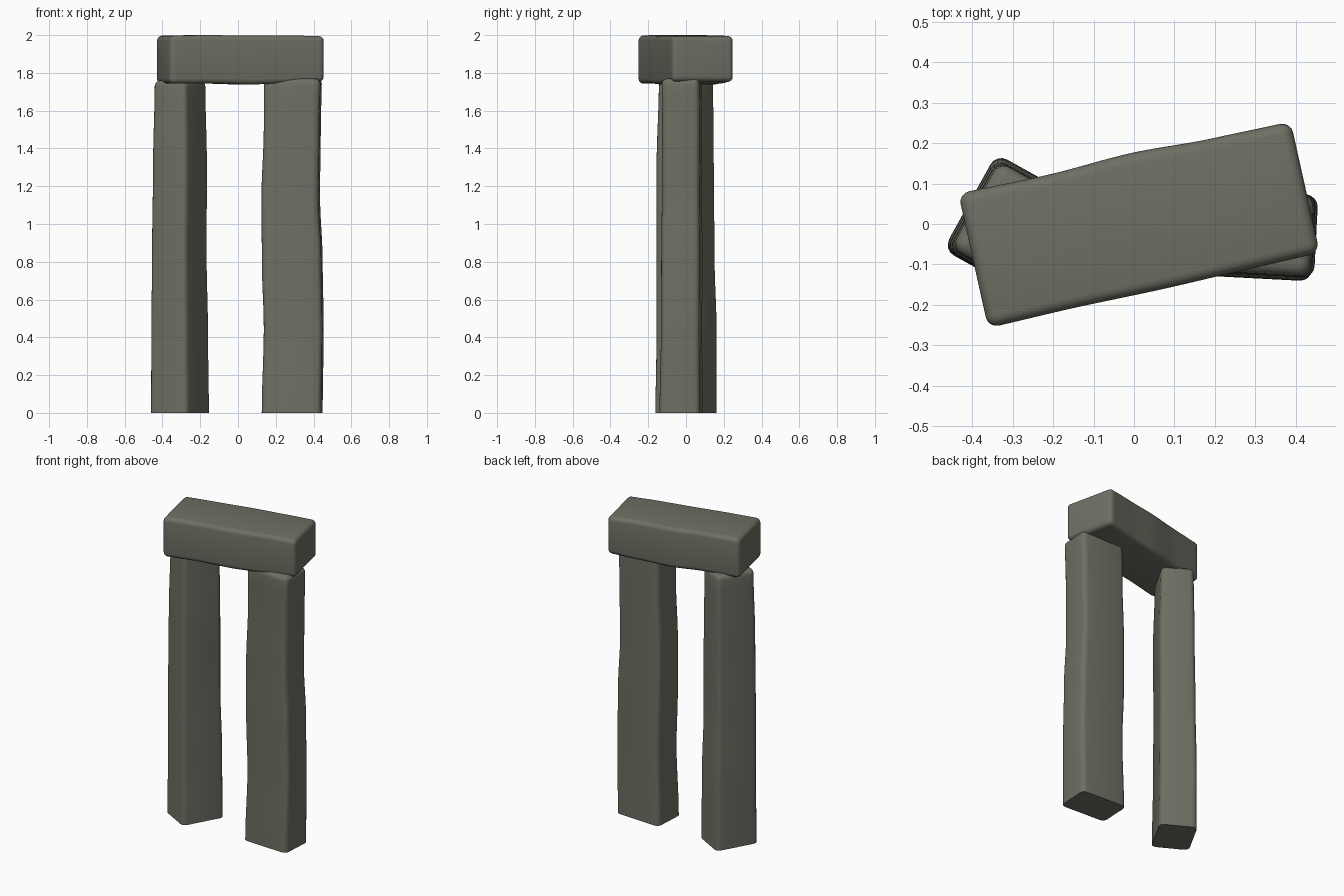
import bpy
import bmesh
from math import pi, cos, sin, radians
from mathutils import Matrix, Vector

cube = bpy.data.objects.get("Cube")
if cube:
    bpy.data.objects.remove(cube, do_unlink=True)

stone = bpy.data.materials.new("grey_green_stone")
stone.use_nodes = True
colour = (0.155, 0.16, 0.125, 1)
stone.diffuse_color = colour
bsdf = stone.node_tree.nodes["Principled BSDF"]
bsdf.inputs["Base Color"].default_value = colour
bsdf.inputs["Roughness"].default_value = 0.9


def section(levels, t):
    """Blend smoothly between the hewn sections: offset u, v and width u, v."""
    if t <= levels[0][0]:
        return levels[0][1:]
    for a, b in zip(levels, levels[1:]):
        if t <= b[0]:
            f = (t - a[0]) / (b[0] - a[0])
            f = f * f * (3 - 2 * f)
            return [p + (q - p) * f for p, q in zip(a[1:], b[1:])]
    return levels[-1][1:]


def block(name, levels, radius, matrix, round_start, steps=28, arc=4):
    """Loft a rounded rectangle along local z, with rounded ends."""
    start, end = levels[0][0], levels[-1][0]
    low = start + radius if round_start else start
    high = end - radius
    rings = []
    if round_start:
        for i in range(arc):
            a = pi / 2 * i / arc
            rings.append((low - radius * cos(a), radius * (1 - sin(a))))
    rings += [(low + (high - low) * i / steps, 0) for i in range(steps + 1)]
    for i in range(1, arc + 1):
        a = pi / 2 * i / arc
        rings.append((high + radius * sin(a), radius * (1 - cos(a))))

    bm = bmesh.new()
    loops = []
    for t, inset in rings:
        du, dv, wu, wv = section(levels, t)
        r = max(radius - inset, 0.003)
        hu, hv = wu / 2 - inset - r, wv / 2 - inset - r
        loop = []
        for k, (su, sv) in enumerate(((1, 1), (-1, 1), (-1, -1), (1, -1))):
            for j in range(arc + 1):
                a = pi / 2 * (k + j / arc)
                p = Vector((du + su * hu + r * cos(a), dv + sv * hv + r * sin(a), t))
                loop.append(bm.verts.new(p))
        loops.append(loop)
    for a, b in zip(loops, loops[1:]):
        for i in range(len(a)):
            j = (i + 1) % len(a)
            bm.faces.new((a[i], a[j], b[j], b[i]))
    bm.faces.new(loops[0][::-1])
    bm.faces.new(loops[-1])

    mesh = bpy.data.meshes.new(name)
    bm.to_mesh(mesh)
    bm.free()
    mesh.materials.append(stone)
    obj = bpy.data.objects.new(name, mesh)
    bpy.context.collection.objects.link(obj)
    obj.matrix_world = matrix
    bpy.ops.object.select_all(action="DESELECT")
    obj.select_set(True)
    bpy.context.view_layer.objects.active = obj
    bpy.ops.object.shade_smooth_by_angle(angle=radians(40))
    return obj


def placed(x, y, z, turn):
    return Matrix.Translation((x, y, z)) @ Matrix.Rotation(radians(turn), 4, "Z")


# Upright stones, each slightly uneven along its height
block("right_upright", [
    (0, 0, 0, 0.225, 0.27),
    (0.4, -0.003, 0.002, 0.22, 0.268),
    (0.85, -0.002, -0.004, 0.212, 0.258),
    (1.3, 0.002, -0.004, 0.21, 0.255),
    (1.76, 0, 0, 0.195, 0.245),
], 0.03, placed(-0.307, 0, 0, -29), False)

block("left_upright", [
    (0, 0, 0, 0.315, 0.215),
    (0.45, 0.008, 0.003, 0.31, 0.205),
    (0.8, 0, 0.004, 0.315, 0.205),
    (1.15, -0.008, 0.004, 0.303, 0.2),
    (1.5, 0, 0.006, 0.295, 0.2),
    (1.77, 0.003, 0.004, 0.3, 0.2),
], 0.03, placed(0.287, -0.026, 0, -3), False)

# Lintel, lofted along its length and laid askew across the uprights
along_x = Matrix(((0, 0, 1, 0), (1, 0, 0, 0), (0, 1, 0, 0), (0, 0, 0, 1)))
block("lintel", [
    (-0.42, 0, 0, 0.34, 0.255),
    (-0.2, 0, 0.002, 0.335, 0.256),
    (0.02, 0.003, -0.002, 0.345, 0.258),
    (0.22, 0, 0.001, 0.335, 0.254),
    (0.42, 0, 0.004, 0.332, 0.242),
], 0.027, placed(0.013, 0, 1.87, 12.5) @ along_x, True)
